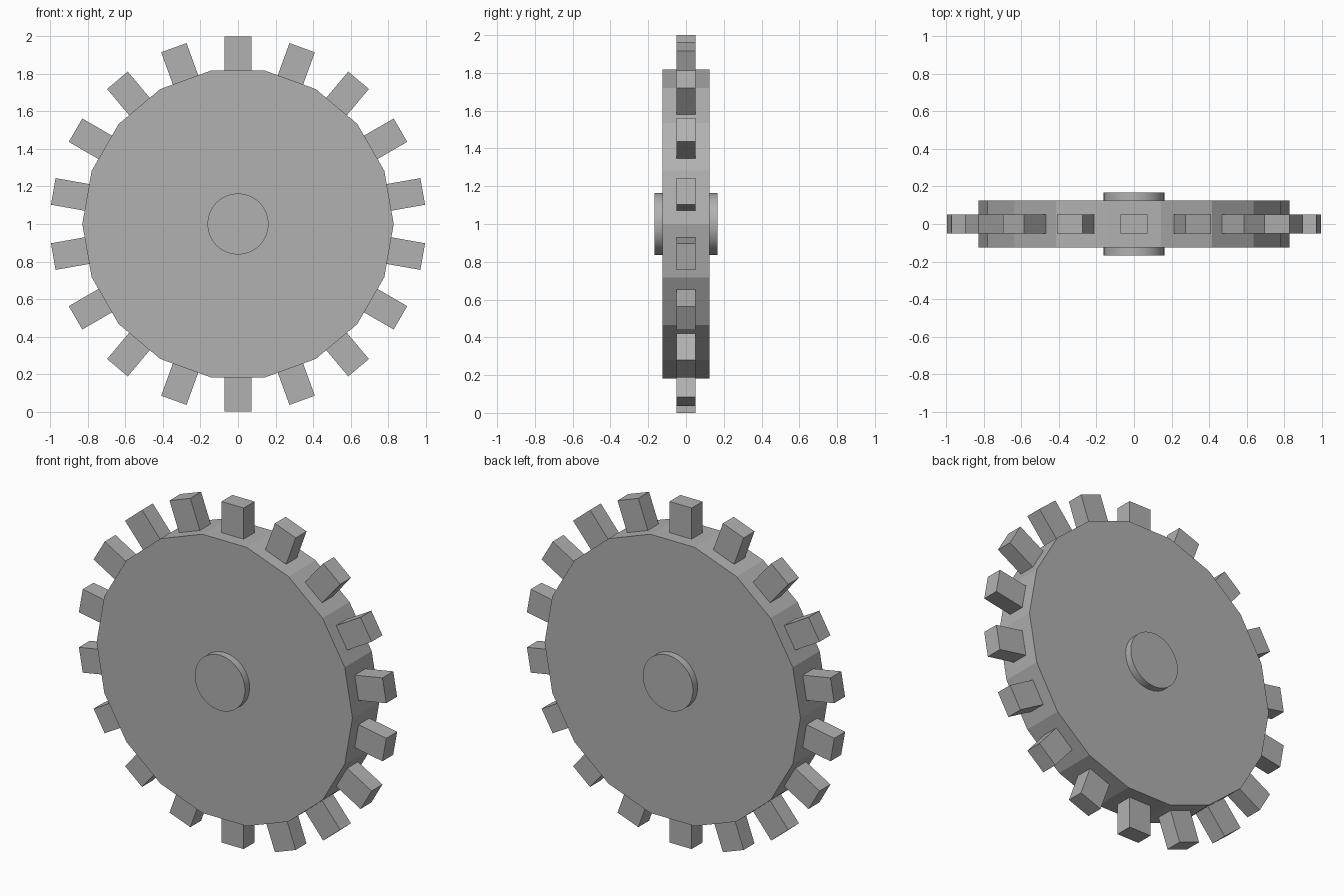
import bpy, math
from mathutils import Matrix

if "Cube" in bpy.data.objects:
    bpy.data.objects.remove(bpy.data.objects["Cube"])

TEETH = 18
R_DISC = 0.83
R_TIP = 1.0
CENTRE_Z = 1.0

# Dark grey metal shared by all parts
metal = bpy.data.materials.new("dark_grey")
metal.diffuse_color = (0.44, 0.44, 0.44, 1)
metal.use_nodes = True
metal.node_tree.nodes["Principled BSDF"].inputs["Base Color"].default_value = metal.diffuse_color


def cylinder(name, sides, radius, width):
    # Axle runs along y, with one corner on the +x axis
    bpy.ops.mesh.primitive_cylinder_add(vertices=sides, radius=radius, depth=width)
    ob = bpy.context.object
    ob.name = name
    ob.data.transform(Matrix.Rotation(math.pi / 2, 4, 'Z'))
    ob.data.transform(Matrix.Rotation(math.pi / 2, 4, 'X'))
    ob.location.z = CENTRE_Z
    ob.data.materials.append(metal)
    return ob


# Faceted wheel body
cylinder("wheel_disc", TEETH, R_DISC, 0.25)

# Smooth hub passing through the body
hub = cylinder("hub", 32, 0.163, 0.335)
bpy.ops.object.shade_smooth_by_angle(angle=math.radians(30))

# One block tooth on the middle of every rim facet
base = R_DISC * math.cos(math.pi / TEETH) - 0.002
for i in range(TEETH):
    bpy.ops.mesh.primitive_cube_add(size=1)
    tooth = bpy.context.object
    tooth.name = f"tooth_{i + 1:02d}"
    tooth.data.transform(Matrix.Translation((0, 0, (base + R_TIP) / 2))
                         @ Matrix.Diagonal((0.144, 0.10, R_TIP - base, 1)))
    tooth.location.z = CENTRE_Z
    tooth.rotation_euler.y = math.tau * i / TEETH
    tooth.data.materials.append(metal)
